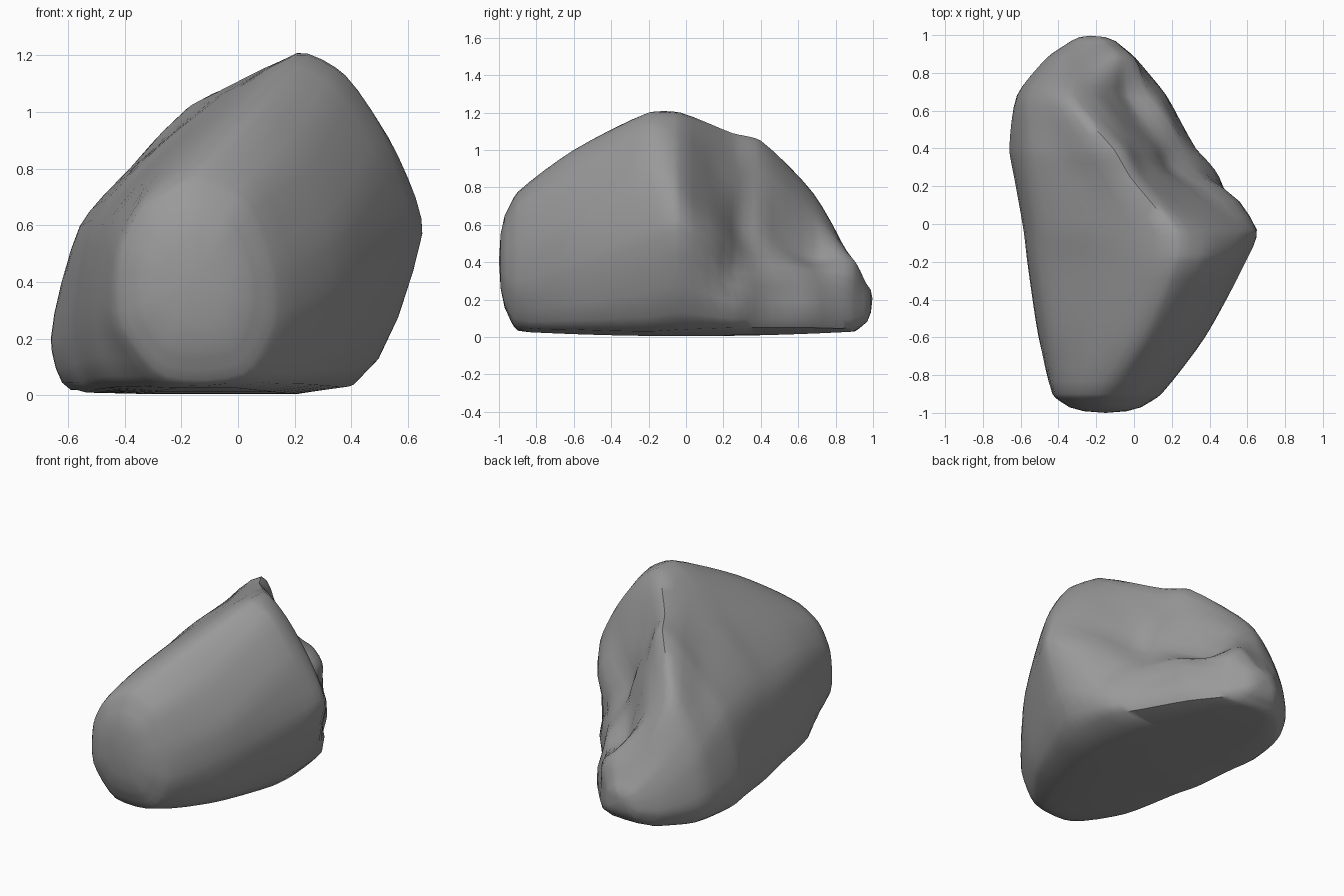
import bpy, bmesh
from mathutils import Vector, noise

if "Cube" in bpy.data.objects:
    bpy.data.objects.remove(bpy.data.objects["Cube"])

# Cross-sections along y: left base, up the left slope, ridge, down the rugged right side
ys = [-0.9, -0.6, -0.2, -0.03, 0.25, 0.4, 0.68, 0.88]
rings = [
    [(-.26, .05), (-.42, .24), (-.42, .5), (-.33, .68), (-.15, .775), (.03, .7), (.13, .47), (.14, .25), (.03, .06)],
    [(-.43, .03), (-.505, .28), (-.45, .6), (-.27, .81), (.04, 1.0), (.23, .87), (.36, .6), (.37, .35), (.24, .04)],
    [(-.5, .02), (-.565, .25), (-.5, .6), (-.2, .92), (.2, 1.2), (.37, 1.13), (.53, .87), (.59, .5), (.38, .03)],
    [(-.53, .01), (-.585, .25), (-.51, .62), (-.22, .93), (.2, 1.2), (.38, 1.07), (.57, .8), (.65, .57), (.41, .04)],
    [(-.57, .02), (-.635, .2), (-.55, .6), (-.3, .87), (-.02, 1.09), (.1, .9), (.26, .62), (.44, .36), (.39, .05)],
    [(-.59, .02), (-.66, .2), (-.56, .59), (-.4, .78), (-.11, 1.05), (.01, .88), (.15, .55), (.29, .34), (.3, .05)],
    [(-.54, .02), (-.62, .17), (-.57, .45), (-.48, .63), (-.35, .77), (-.18, .67), (-.05, .43), (.12, .36), (.14, .05)],
    [(-.38, .03), (-.46, .13), (-.44, .27), (-.38, .38), (-.28, .43), (-.18, .43), (-.09, .41), (-.01, .3), (-.01, .05)],
]


def shrink(ring, y, cx, cz, s):
    return [Vector((cx + (x - cx) * s, y, cz + (z - cz) * s)) for x, z in ring]


def spline(p0, p1, p2, p3, t, k=0.7):
    # Tangents scaled to the segment length so corners do not overshoot
    d = (p2 - p1).length * k
    m1, m2 = (p2 - p0).normalized() * d, (p3 - p1).normalized() * d
    return (p1 * (2*t**3 - 3*t**2 + 1) + m1 * (t**3 - 2*t**2 + t)
            + p2 * (3*t**2 - 2*t**3) + m2 * (t**3 - t**2))


def refine(pts, n, closed):
    c, out = len(pts), []
    get = (lambda i: pts[i % c]) if closed else (lambda i: pts[min(max(i, 0), c - 1)])
    for i in range(c if closed else c - 1):
        out += [spline(*[get(i + d) for d in (-1, 0, 1, 2)], j / n) for j in range(n)]
    return out if closed else out + [pts[-1]]


# Rounded ends, then interpolation in both directions
grid = [shrink(rings[0], -.97, -.17, .4, .66)]
grid += [[Vector((x, y, z)) for x, z in r] for r, y in zip(rings, ys)]
grid += [shrink(rings[-1], .97, -.2, .15, .5)]
columns = [refine(list(col), 4, False) for col in zip(*grid)]
loops = [refine(list(r), 4, True) for r in zip(*columns)]

bm = bmesh.new()
rows = []
for loop in loops:
    row = []
    for p in loop:
        # Chipped surface on the broken back-right side
        rough = max(0, min(1, (p.x + .55 * p.y - .1) * 4)) * max(0, min(1, (p.y + .02) * 5))
        rough *= min(1, max(0, p.z - .05) * 3)
        p = p + Vector((.8, .5, .3)) * rough * .045 * (noise.noise(p * 4.5) - .2)
        p.z = max(p.z, .005 + .03 * p.y * p.y)
        row.append(bm.verts.new(p))
    rows.append(row)
n = len(rows[0])
for a, b in zip(rows, rows[1:]):
    for i in range(n):
        bm.faces.new((a[i], a[(i + 1) % n], b[(i + 1) % n], b[i]))
for row, off in ((rows[0], -.03), (rows[-1], .03)):
    c = sum((v.co for v in row), Vector()) / n
    inner = [bm.verts.new(c + (v.co - c) * .6 + Vector((0, off * .7, 0))) for v in row]
    tip = bm.verts.new(c + Vector((0, off, 0)))
    for i in range(n):
        j = (i + 1) % n
        bm.faces.new((row[i], row[j], inner[j], inner[i]))
        bm.faces.new((inner[i], inner[j], tip))
bmesh.ops.recalc_face_normals(bm, faces=bm.faces)

me = bpy.data.meshes.new("boulder")
bm.to_mesh(me)
bm.free()
boulder = bpy.data.objects.new("boulder", me)
bpy.context.collection.objects.link(boulder)

# Dark grey stone
stone = bpy.data.materials.new("stone")
stone.diffuse_color = (.32, .32, .32, 1)
stone.use_nodes = True
stone.node_tree.nodes["Principled BSDF"].inputs["Base Color"].default_value = stone.diffuse_color
me.materials.append(stone)

bpy.context.view_layer.objects.active = boulder
boulder.select_set(True)
bpy.ops.object.shade_smooth_by_angle(angle=0.8)
